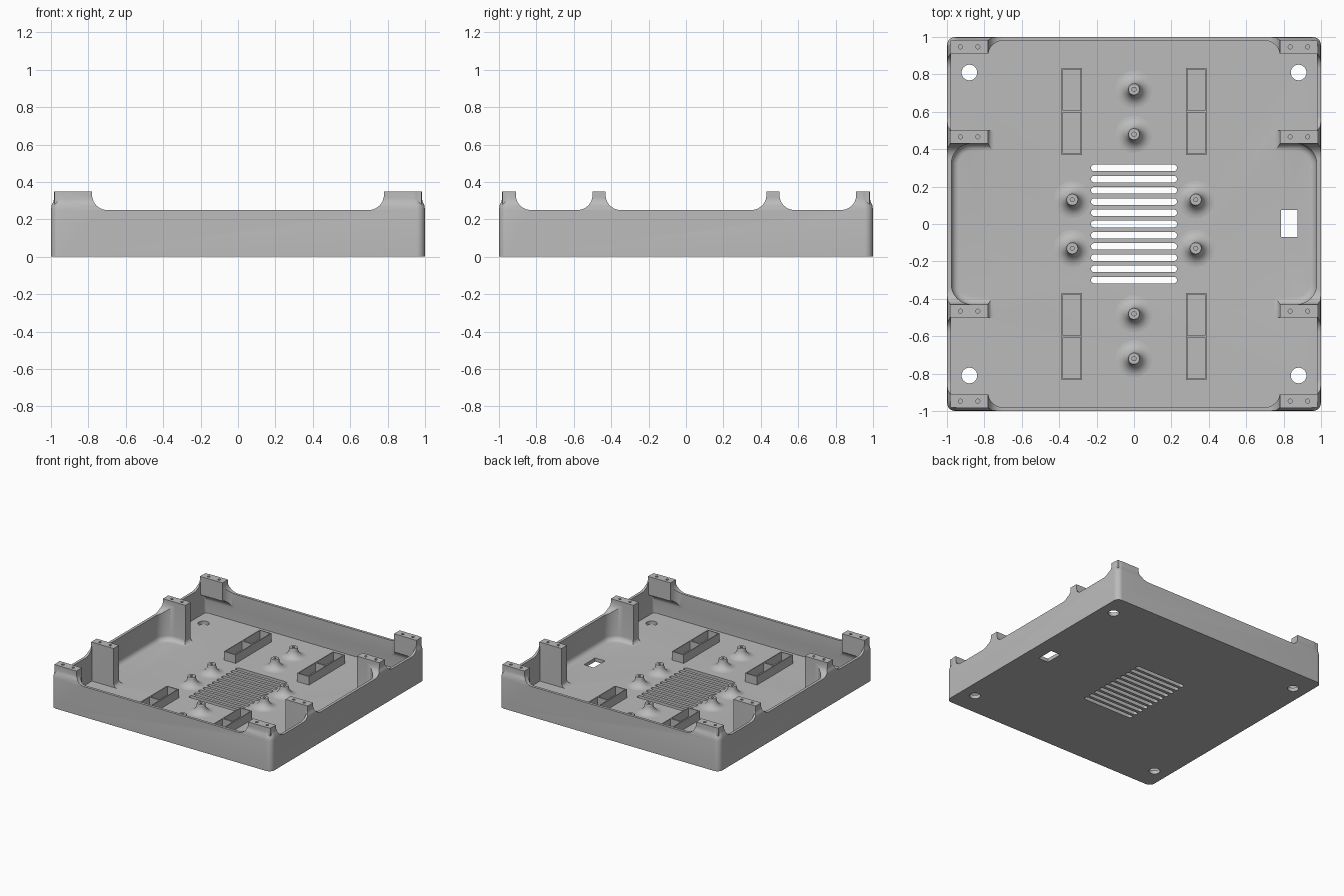
import bpy, bmesh, math
from mathutils import Vector

if "Cube" in bpy.data.objects:
    bpy.data.objects.remove(bpy.data.objects["Cube"])

GREY = (0.5, 0.5, 0.5, 1)
mat = bpy.data.materials.new("mid grey")
mat.use_nodes = True
mat.diffuse_color = GREY
mat.node_tree.nodes["Principled BSDF"].inputs["Base Color"].default_value = GREY

FLOOR, RIM, TOP = 0.03, 0.25, 0.35
INNER = 0.978


def make(name, bm):
    bmesh.ops.recalc_face_normals(bm, faces=bm.faces)
    me = bpy.data.meshes.new(name)
    bm.to_mesh(me)
    bm.free()
    me.materials.append(mat)
    ob = bpy.data.objects.new(name, me)
    bpy.context.collection.objects.link(ob)
    return ob


def loft(name, rings):
    """Closed solid through rings of points with equal counts."""
    bm = bmesh.new()
    loops = [[bm.verts.new(p) for p in ring] for ring in rings]
    n = len(loops[0])
    for a, b in zip(loops, loops[1:]):
        for i in range(n):
            j = (i + 1) % n
            bm.faces.new((a[i], a[j], b[j], b[i]))
    bm.faces.new(loops[0][::-1])
    bm.faces.new(loops[-1])
    return make(name, bm)


def prism(name, profile, lo, hi, axis):
    """Extrude a 2D profile along an axis (0 = x, 1 = y, 2 = z)."""
    def place(p, d):
        v = list(p)
        v.insert(axis, d)
        return v
    return loft(name, [[place(p, d) for p in profile] for d in (lo, hi)])


def arc(cx, cy, rx, ry, a0, a1, n=10):
    steps = [math.radians(a0 + (a1 - a0) * i / n) for i in range(n + 1)]
    return [(cx + rx * math.cos(a), cy + ry * math.sin(a)) for a in steps]


def rounded(hx, hy, r, cx=0, cy=0):
    pts = []
    for k, (sx, sy) in enumerate(((1, 1), (-1, 1), (-1, -1), (1, -1))):
        pts += arc(cx + sx * (hx - r), cy + sy * (hy - r), r, r, 90 * k, 90 * k + 90)
    return pts


def at_z(pts, z):
    return [(x, y, z) for x, y in pts]


def box(name, x0, x1, y0, y1, z0, z1):
    return prism(name, [(x0, y0), (x1, y0), (x1, y1), (x0, y1)], z0, z1, 2)


def flip(pts, sx, sy):
    return [(sx * x, sy * y) for x, y in pts]


def boolean(target, tools, op):
    for tool in tools:
        tool.hide_render = True
        mod = target.modifiers.new("cut", 'BOOLEAN')
        mod.operation, mod.object, mod.solver = op, tool, 'EXACT'
    bpy.context.view_layer.update()
    dg = bpy.context.evaluated_depsgraph_get()
    me = bpy.data.meshes.new_from_object(target.evaluated_get(dg))
    target.modifiers.clear()
    target.data = me
    for tool in tools:
        bpy.data.objects.remove(tool)


def smooth(ob, angle=30):
    bpy.ops.object.select_all(action='DESELECT')
    ob.select_set(True)
    bpy.context.view_layer.objects.active = ob
    bpy.ops.object.shade_smooth_by_angle(angle=math.radians(angle))


# Outer shell, tapering in above the rim, then hollowed
levels = ((0, 0), (RIM, 0), (0.275, 0.004), (0.295, 0.013), (0.31, 0.016), (TOP, 0.016))
tray = loft("tray", [at_z(rounded(1 - d, 1 - d, 0.045), z) for z, d in levels])
cavity = prism("cavity", rounded(INNER, INNER, 0.03), FLOOR, 0.5, 2)
boolean(tray, [cavity], 'DIFFERENCE')

# Middle posts: one block per side with the rounded bay scooped out
cove = arc(0.75, 0.06, 0.03, 0.03, -90, 0, 5)
bay_profile = [(0.981, 0.01), (0.75, 0.01)] + cove + [(0.78, TOP), (0.981, TOP)]
room_levels = [(FLOOR + 0.04 * (1 - math.cos(a)), 0.04 * (1 - math.sin(a)))
               for a in (math.radians(15 * i) for i in range(7))]
room_levels.append((0.5, 0))
posts = []
for s in (-1, 1):
    block = prism("middle_posts", flip(bay_profile, s, 1), -0.5, 0.5, 1)
    room = loft("room", [at_z(rounded(INNER - 0.001 - d, 0.43 - d, 0.11 - d), z)
                         for z, d in room_levels])
    boolean(block, [room], 'DIFFERENCE')
    posts.append(block)

# Corner posts: brackets that curve back into the wall below
plan = [(0.981, 0.981), (0.70, 0.981)] + arc(0.70, 0.90, 0.08, 0.08, 90, 0)[1:] + [(0.981, 0.90)]
plan = [(x, max(y, 0.91)) for x, y in plan if y >= 0.905] + [(0.981, 0.91)]
under = [(0.8, 0), (0.8, 0.2), (0.909, 0.2)] + arc(0.909, 0.10, 0.072, 0.10, 90, 0)[1:] + [(0.981, 0)]
for sx in (-1, 1):
    for sy in (-1, 1):
        post = prism("corner_post", flip(plan, sx, sy), 0.05, TOP, 2)
        boolean(post, [prism("underside", flip(under, sy, 1), -1.2, 1.2, 0)], 'DIFFERENCE')
        posts.append(post)
boolean(tray, posts, 'UNION')


# Curved notches that lower the walls between the posts
def notch(lo, hi, r=0.08):
    z = RIM + r
    return ([(lo, 0.5), (lo, z)] + arc(lo + r, z, r, r, 180, 270)[1:]
            + arc(hi - r, z, r, r, 270, 360) + [(hi, 0.5)])


cuts = [prism("notch", notch(-0.78, 0.78), -1.2, 1.2, 1)]
for lo, hi in ((-0.91, -0.5), (-0.43, 0.43), (0.5, 0.91)):
    cuts.append(prism("notch", notch(lo, hi), -1.2, 1.2, 0))

# Vent slots, connector opening, mounting holes and screw holes
for i in range(-5, 6):
    cuts.append(prism("slot", rounded(0.23, 0.0175, 0.0174, 0, 0.06 * i), -0.1, 0.1, 2))
cuts.append(box("opening", 0.785, 0.875, -0.07, 0.075, -0.1, 0.1))
for sx in (-1, 1):
    for sy in (-1, 1):
        circle = arc(sx * 0.88, sy * 0.81, 0.042, 0.042, 0, 345, 23)
        cuts.append(prism("mounting_hole", circle, -0.1, 0.1, 2))
        for x in (0.835, 0.928):
            for y in (0.466, 0.947):
                circle = arc(sx * x, sy * y, 0.011, 0.011, 0, 330, 11)
                cuts.append(prism("screw_hole", circle, 0.28, 0.5, 2))
boolean(tray, cuts, 'DIFFERENCE')
smooth(tray)

# Standoffs with flared feet and screw bores
boss = ([(0.1, 0.02), (0.1, FLOOR)] + arc(0.1, 0.1, 0.068, 0.07, 270, 180, 8)[1:]
        + [(0.03, 0.105), (0.011, 0.105), (0.011, 0.06), (0, 0.06)])
spots = [(0, s * y) for s in (-1, 1) for y in (0.48, 0.72)]
spots += [(sx * 0.33, sy * 0.13) for sx in (-1, 1) for sy in (-1, 1)]
for x, y in spots:
    bm = bmesh.new()
    vs = [bm.verts.new((r, 0, z)) for r, z in boss]
    edges = [bm.edges.new(e) for e in zip(vs, vs[1:])]
    bmesh.ops.spin(bm, geom=vs + edges, cent=(0, 0, 0), axis=(0, 0, 1),
                   angle=math.tau, steps=24, use_merge=True)
    bmesh.ops.remove_doubles(bm, verts=bm.verts, dist=0.0001)
    bmesh.ops.translate(bm, verts=bm.verts, vec=Vector((x, y, 0)))
    smooth(make("standoff", bm))

# Thin-walled divided frames on the floor
for sx in (-1, 1):
    for sy in (-1, 1):
        cx, cy = sx * 0.333, sy * 0.602
        frame = box("divided_frame", cx - 0.054, cx + 0.054, cy - 0.233, cy + 0.233, 0.02, 0.1)
        wells = [box("well", cx - 0.046, cx + 0.046, cy + a, cy + b, FLOOR, 0.2)
                 for a, b in ((-0.225, -0.006), (0.006, 0.225))]
        boolean(frame, wells, 'DIFFERENCE')
